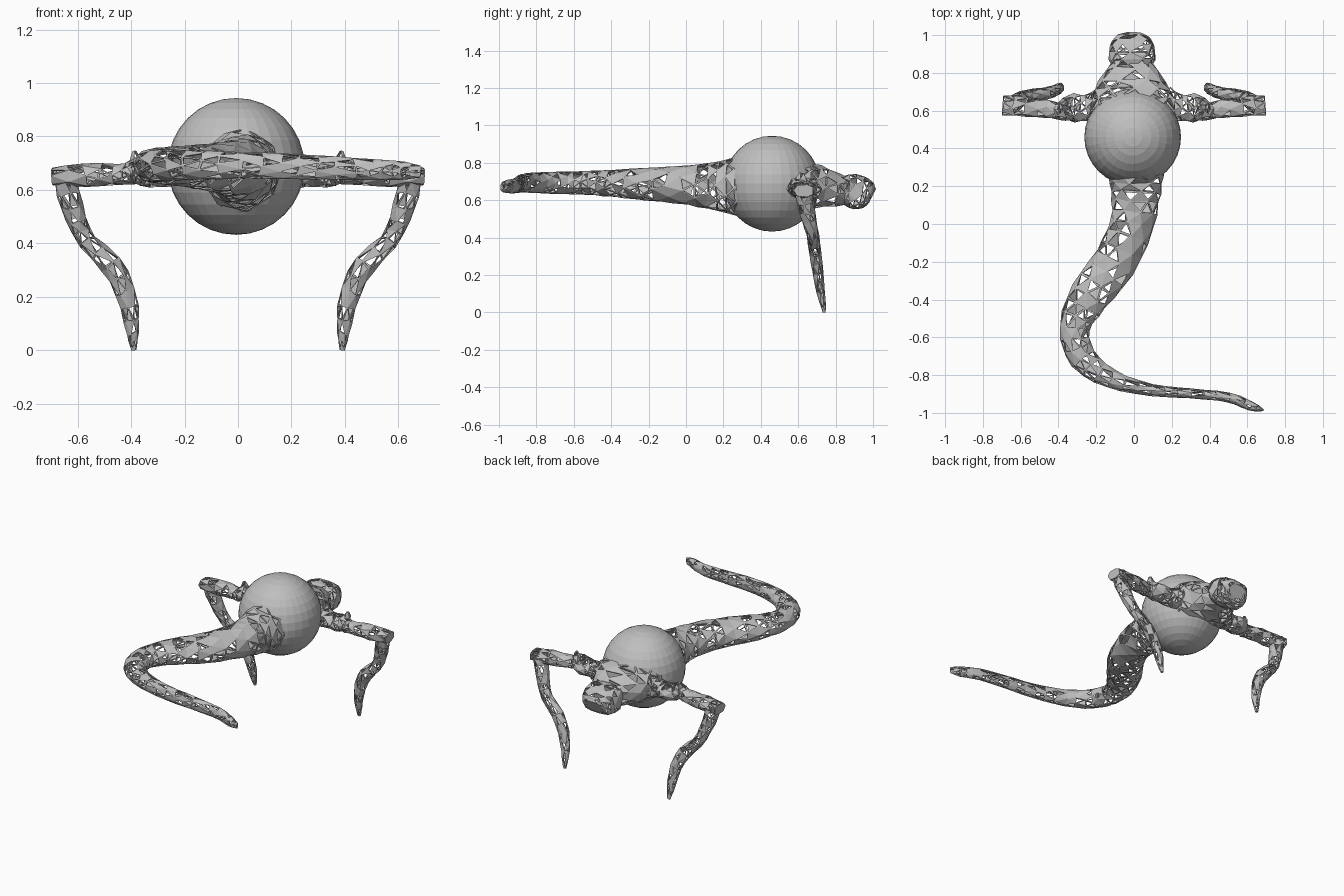
import bpy, bmesh, math, random
from mathutils import Vector

random.seed(4)
grey = bpy.data.materials.new("plain grey")
grey.diffuse_color = (0.52, 0.52, 0.52, 1)


def finish(name, bm):
    mesh = bpy.data.meshes.new(name)
    bm.to_mesh(mesh)
    bm.free()
    mesh.materials.append(grey)
    ob = bpy.data.objects.new(name, mesh)
    bpy.context.collection.objects.link(ob)
    return ob


def spline(a, b, c, d, t):
    return [0.5 * (2 * q + (r - p) * t + (2 * p - 5 * q + 4 * r - s) * t * t
                   + (3 * q - p - 3 * r + s) * t ** 3) for p, q, r, s in zip(a, b, c, d)]


# Lofted skin along stations (x, y, z, half width, half height), pierced by triangular holes
def skin(name, stations, steps, sides, ref=(0, 0, 1), holes=0.5, jitter=0.15, mirror=False, power=1.0):
    n = len(stations)
    rows = []
    for i in range(n - 1):
        quad = [stations[min(max(i + k, 0), n - 1)] for k in (-1, 0, 1, 2)]
        rows += [spline(*quad, j / steps) for j in range(steps)]
    rows.append(stations[-1])
    bm = bmesh.new()
    rings = []
    for i, row in enumerate(rows):
        here = Vector(row[:3])
        tangent = (Vector(rows[min(i + 1, len(rows) - 1)][:3]) - Vector(rows[max(i - 1, 0)][:3])).normalized()
        side = tangent.cross(Vector(ref)).normalized()
        up = side.cross(tangent)
        end = i in (0, len(rows) - 1)
        ring = []
        for k in range(sides):
            a = 2 * math.pi * (k + 0.5 * (i % 2) + random.uniform(-jitter, jitter)) / sides
            c, s = math.cos(a), math.sin(a)
            c, s = math.copysign(abs(c) ** power, c), math.copysign(abs(s) ** power, s)
            slide = 0 if end else random.uniform(-jitter, jitter) * 0.06
            ring.append(bm.verts.new(here + side * row[3] * c + up * row[4] * s + tangent * slide))
        rings.append(ring)
    for i, (r0, r1) in enumerate(zip(rings, rings[1:])):
        for k in range(sides):
            m = (k + 1) % sides
            if i % 2 == 0:
                bm.faces.new((r0[k], r0[m], r1[k]))
                bm.faces.new((r0[m], r1[m], r1[k]))
            else:
                bm.faces.new((r0[k], r0[m], r1[m]))
                bm.faces.new((r0[k], r1[m], r1[k]))
    bm.faces.new(rings[0][::-1])
    bm.faces.new(rings[-1])
    bmesh.ops.recalc_face_normals(bm, faces=bm.faces)
    # Inset a random share of the triangles and open their middles
    doomed = []
    for f in [f for f in bm.faces if len(f.verts) == 3]:
        inradius = 2 * f.calc_area() / max(f.calc_perimeter(), 1e-6)
        if random.random() < holes and inradius > 0.004:
            bmesh.ops.inset_individual(bm, faces=[f], thickness=inradius * random.uniform(0.35, 0.55))
            doomed.append(f)
    bmesh.ops.delete(bm, geom=doomed, context='FACES')
    ob = finish(name, bm)
    if mirror:
        mod = ob.modifiers.new("both sides", 'MIRROR')
        mod.use_axis[0] = True
    mod = ob.modifiers.new("shell", 'SOLIDIFY')
    mod.thickness = 0.006
    mod.offset = -1


# Faceted core sphere
bm = bmesh.new()
bmesh.ops.create_uvsphere(bm, u_segments=32, v_segments=16, radius=0.256)
bmesh.ops.translate(bm, verts=bm.verts, vec=(-0.007, 0.46, 0.688))
finish("core_sphere", bm)

# Long curling tail, from the sphere to the tip
skin("tail", [
    (0.01, 0.29, 0.675, 0.155, 0.165), (0.01, 0.17, 0.675, 0.135, 0.135),
    (-0.01, 0.00, 0.68, 0.118, 0.108), (-0.10, -0.20, 0.685, 0.118, 0.09),
    (-0.235, -0.38, 0.69, 0.11, 0.075), (-0.315, -0.55, 0.692, 0.082, 0.064),
    (-0.27, -0.71, 0.693, 0.075, 0.06), (-0.12, -0.82, 0.693, 0.052, 0.055),
    (0.09, -0.878, 0.69, 0.033, 0.05), (0.30, -0.897, 0.684, 0.027, 0.046),
    (0.50, -0.918, 0.676, 0.027, 0.04), (0.62, -0.965, 0.672, 0.026, 0.034),
    (0.685, -0.985, 0.668, 0.006, 0.02)], 3, 9)

# Chest behind the sphere, narrowing to the neck
skin("chest", [
    (-0.01, 0.56, 0.675, 0.235, 0.11), (-0.01, 0.66, 0.675, 0.225, 0.125),
    (-0.01, 0.75, 0.665, 0.18, 0.105), (-0.01, 0.86, 0.645, 0.105, 0.075)], 2, 10, power=0.8)

# Blunt head
skin("head", [
    (-0.01, 0.825, 0.64, 0.09, 0.065), (-0.01, 0.87, 0.648, 0.125, 0.092),
    (-0.01, 0.94, 0.64, 0.118, 0.09), (-0.01, 0.985, 0.63, 0.095, 0.065),
    (-0.01, 0.998, 0.625, 0.06, 0.04)], 2, 10, jitter=0.08, power=0.7)

# Shoulders, from the chest to the elbow joint
skin("shoulder", [
    (0.17, 0.63, 0.66, 0.10, 0.07), (0.25, 0.615, 0.66, 0.07, 0.05),
    (0.32, 0.615, 0.66, 0.078, 0.052), (0.375, 0.60, 0.672, 0.055, 0.055),
    (0.41, 0.59, 0.66, 0.04, 0.035)], 2, 8, mirror=True)

# Raised joint tip
skin("joint_spur", [
    (0.365, 0.615, 0.66, 0.035, 0.045), (0.385, 0.615, 0.715, 0.022, 0.03),
    (0.388, 0.62, 0.745, 0.008, 0.012)], 1, 5, ref=(0, 1, 0), mirror=True)

# Horizontal arms
skin("arm", [
    (0.39, 0.592, 0.66, 0.042, 0.04), (0.46, 0.61, 0.658, 0.05, 0.04),
    (0.57, 0.62, 0.655, 0.053, 0.046), (0.695, 0.63, 0.65, 0.055, 0.034)],
    2, 7, mirror=True, power=0.8)

# Bent legs reaching down to pointed feet
skin("leg", [
    (0.655, 0.63, 0.67, 0.042, 0.052), (0.635, 0.637, 0.59, 0.046, 0.047),
    (0.605, 0.66, 0.49, 0.04, 0.04), (0.565, 0.678, 0.41, 0.036, 0.035),
    (0.475, 0.69, 0.32, 0.044, 0.034), (0.422, 0.705, 0.22, 0.04, 0.03),
    (0.398, 0.72, 0.11, 0.031, 0.024), (0.392, 0.735, 0.03, 0.018, 0.014),
    (0.39, 0.738, 0.0, 0.01, 0.008)], 2, 7, ref=(0, 1, 0), mirror=True)
